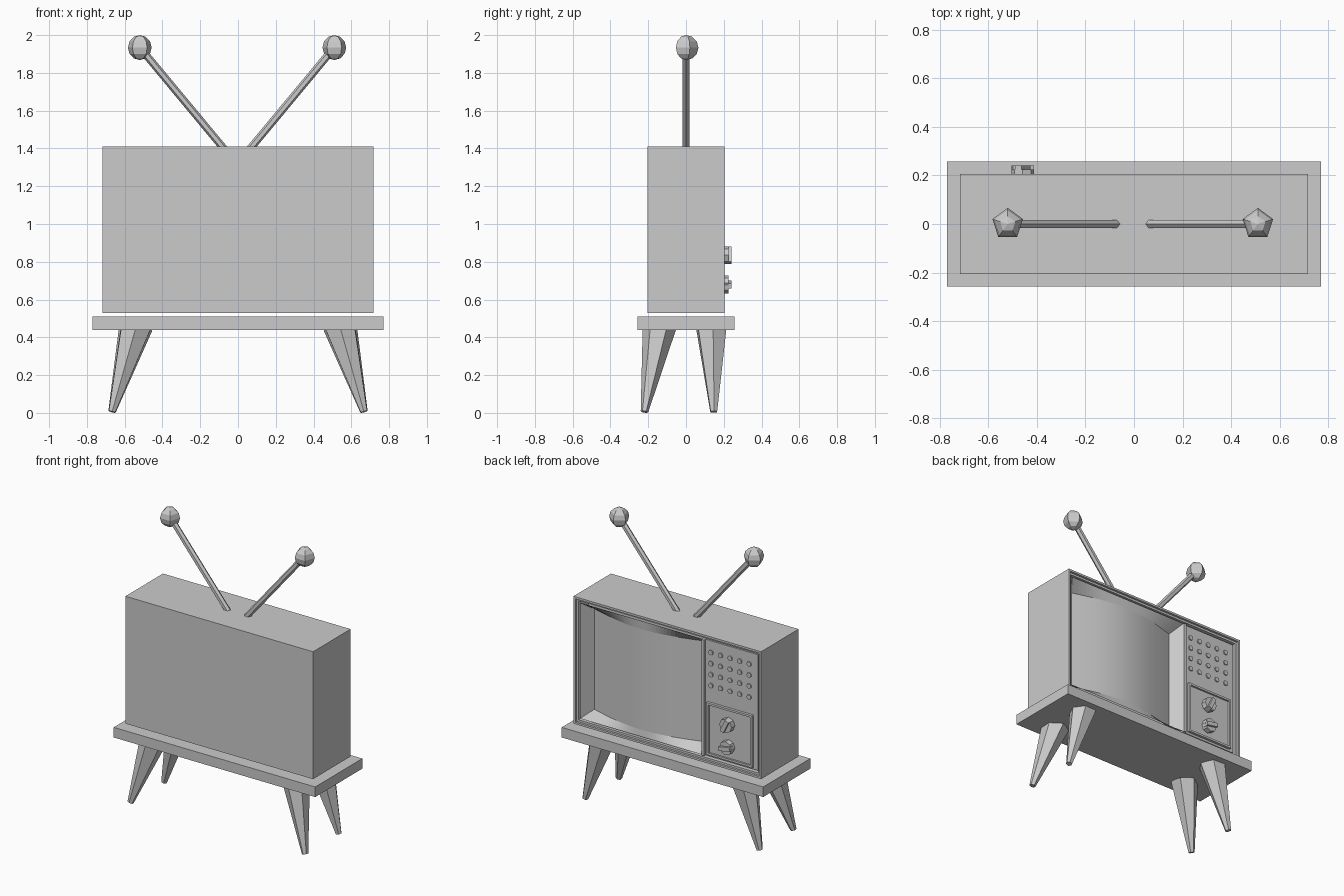
import bpy, bmesh, math
from mathutils import Vector, Matrix

if "Cube" in bpy.data.objects:
    bpy.data.objects.remove(bpy.data.objects["Cube"])


def finish(name, bm):
    me = bpy.data.meshes.new(name)
    bm.to_mesh(me)
    bm.free()
    ob = bpy.data.objects.new(name, me)
    bpy.context.collection.objects.link(ob)
    return ob


def box_bm(lo, hi):
    lo, hi = Vector(lo), Vector(hi)
    bm = bmesh.new()
    m = Matrix.Translation((lo + hi) / 2) @ Matrix.Diagonal((*(hi - lo), 1))
    bmesh.ops.create_cube(bm, size=1, matrix=m)
    return bm


def box(name, lo, hi):
    return finish(name, box_bm(lo, hi))


def rod(name, a, b, r1, r2, sides):
    """Tapered prism from point a to point b."""
    a, b = Vector(a), Vector(b)
    d = b - a
    bm = bmesh.new()
    m = Matrix.Translation((a + b) / 2) @ d.to_track_quat('Z', 'Y').to_matrix().to_4x4()
    bmesh.ops.create_cone(bm, cap_ends=True, segments=sides, radius1=r1, radius2=r2,
                          depth=d.length, matrix=m)
    return finish(name, bm)


def recess(bm, steps):
    """Step the +y face inwards: (border width, depth) per step."""
    for width, depth in steps:
        bm.normal_update()
        face = max((f for f in bm.faces if f.normal.y > 0.9), key=lambda f: f.calc_area())
        bmesh.ops.inset_region(bm, faces=[face], thickness=width)
        new = bmesh.ops.extrude_discrete_faces(bm, faces=[face])['faces'][0]
        bmesh.ops.translate(bm, verts=new.verts, vec=(0, -depth, 0))


def sheet(bm, rows):
    """Quad surface through rows of points, rows top to bottom."""
    vs = [[bm.verts.new(p) for p in r] for r in rows]
    for a, b in zip(vs, vs[1:]):
        for i in range(len(a) - 1):
            bm.faces.new((a[i], b[i], b[i + 1], a[i + 1]))


# Cabinet with a stepped opening on its +y face
bm = box_bm((-0.717, -0.205, 0.53), (0.717, 0.205, 1.41))
face = next(f for f in bm.faces if f.calc_center_median().y > 0.2)
for width, depth in ((0.02, 0.015), (0.02, 0.11)):
    bmesh.ops.inset_region(bm, faces=[face], thickness=width)
    face = bmesh.ops.extrude_discrete_faces(bm, faces=[face])['faces'][0]
    bmesh.ops.translate(bm, verts=face.verts, vec=(0, -depth, 0))
finish("cabinet", bm)

# Bulging screen and its sloped surround
N = 32
X0, X1, ZT, ZB = 0.677, -0.255, 1.37, 0.57
sx0, sx1, szt, szb = X0 - 0.05, X1 + 0.05, ZT - 0.06, ZB + 0.045
ts = [i / N for i in range(N + 1)]
top_open = [(X0 + (X1 - X0) * t, 0.19, ZT) for t in ts]
low_open = [(x, y, ZB) for x, y, z in top_open]
top_scr = [(sx0 + (sx1 - sx0) * t, 0.105 + 0.08 * math.sin(math.pi * t), szt) for t in ts]
low_scr = [(x, y, szb) for x, y, z in top_scr]
bm = bmesh.new()
sheet(bm, [top_scr, low_scr])
for f in bm.faces:
    f.smooth = True
finish("screen", bm)
bm = bmesh.new()
sheet(bm, [top_open, top_scr])
sheet(bm, [low_scr, low_open])
sheet(bm, [(top_open[0], top_scr[0]), (low_open[0], low_scr[0])])
sheet(bm, [(top_scr[-1], top_open[-1]), (low_scr[-1], low_open[-1])])
finish("screen_surround", bm)

# Control side: divider, panel, speaker dots, dial plate
box("divider", (-0.275, 0.07, 0.57), (-0.255, 0.197, 1.37))
box("control_panel", (-0.677, 0.07, 0.57), (-0.275, 0.182, 1.37))
for c in range(5):
    for r in range(4):
        x, z = -0.32 - 0.073 * c, 1.29 - 0.076 * r
        rod("speaker_dot", (x, 0.17, z), (x, 0.19, z), 0.017, 0.017, 8)
bm = box_bm((-0.645, 0.17, 0.585), (-0.295, 0.2, 0.945))
recess(bm, [(0.02, 0.013)])
finish("dial_plate", bm)

# Knobs with a raised grip bar
for z, angle in ((0.835, 65), (0.68, 10)):
    rod("knob", (-0.458, 0.18, z), (-0.458, 0.224, z), 0.047, 0.047, 8)
    grip = box("knob_grip", (-0.044, -0.02, -0.014), (0.044, 0.02, 0.014))
    grip.location = (-0.458, 0.22, z)
    grip.rotation_euler.y = math.radians(angle)

# Stand top
box("stand_top", (-0.77, -0.257, 0.44), (0.77, 0.257, 0.51))

# Splayed legs and aerials, mirrored in x
for s in (-1, 1):
    for y_top, y_foot in ((-0.14, -0.22), (0.135, 0.147)):
        rod("leg", (0.54 * s, y_top, 0.46), (0.667 * s, y_foot, 0.006), 0.09, 0.02, 6)
    x = 0.515 * s - 0.005
    rod("aerial_rod", (0.062 * s - 0.005, 0, 1.39), (x, 0, 1.935), 0.02, 0.02, 6)
    bm = bmesh.new()
    bmesh.ops.create_uvsphere(bm, u_segments=5, v_segments=6, radius=0.066,
                              matrix=Matrix.Translation((x, 0, 1.934)))
    finish("aerial_ball", bm)
